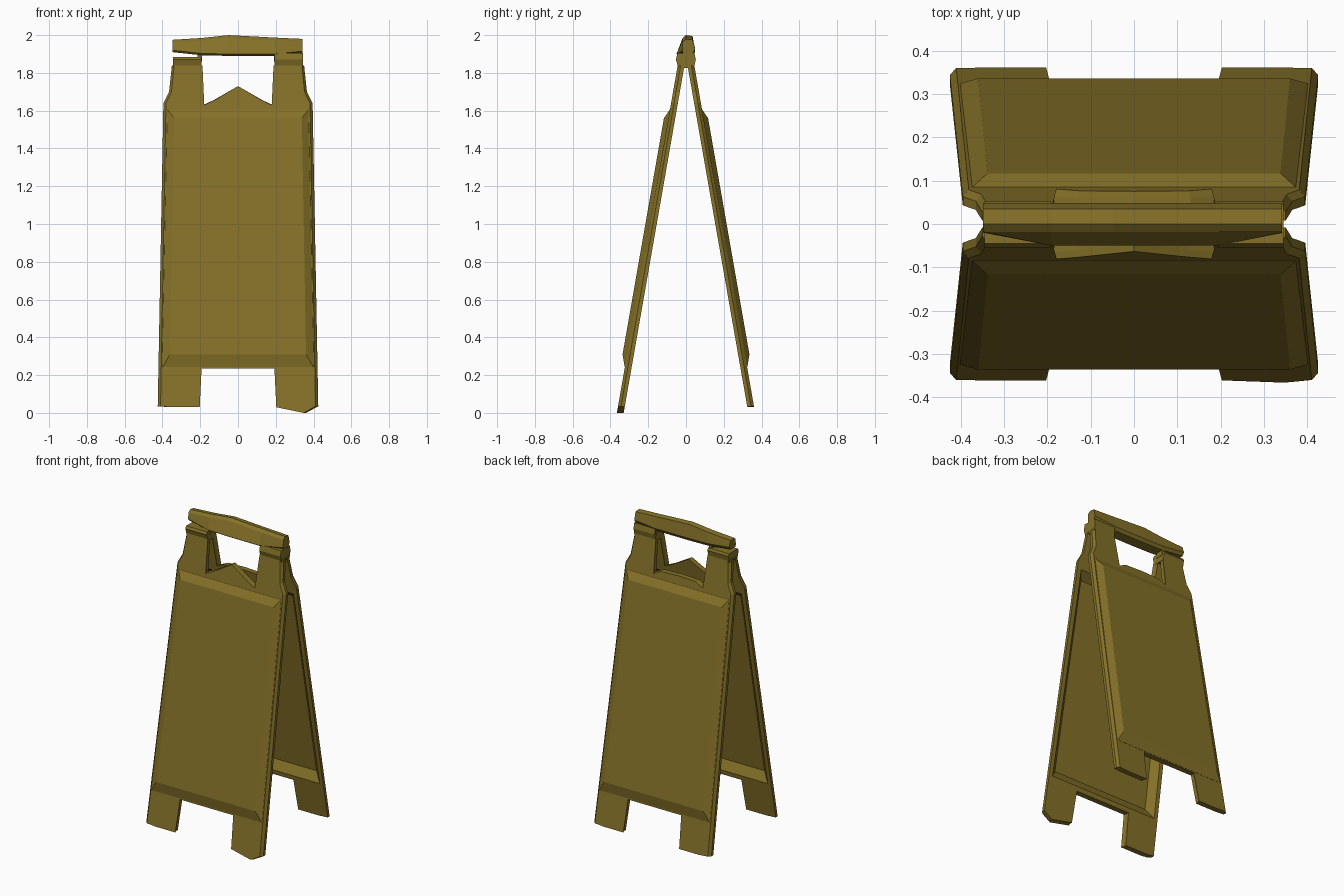
import bpy, bmesh

if "Cube" in bpy.data.objects:
    bpy.data.objects.remove(bpy.data.objects["Cube"])

olive = bpy.data.materials.new("olive_yellow_plastic")
olive.diffuse_color = (0.235, 0.165, 0.021, 1)
olive.use_nodes = True
olive.node_tree.nodes["Principled BSDF"].inputs["Base Color"].default_value = olive.diffuse_color


def loft(name, loops):
    """Closed solid through loops of equal length, capped at both ends."""
    bm = bmesh.new()
    rings = [[bm.verts.new(p) for p in loop] for loop in loops]
    n = len(rings[0])
    for a, b in zip(rings, rings[1:]):
        for i in range(n):
            j = (i + 1) % n
            bm.faces.new((a[i], a[j], b[j], b[i]))
    bm.faces.new(rings[0])
    bm.faces.new(rings[-1])
    bmesh.ops.recalc_face_normals(bm, faces=bm.faces)
    me = bpy.data.meshes.new(name)
    bm.to_mesh(me)
    bm.free()
    me.materials.append(olive)
    ob = bpy.data.objects.new(name, me)
    bpy.context.collection.objects.link(ob)
    return ob


def on_panel(x, z, d, side):
    """Point on the leaning panel; d is the offset outward from its inner plane."""
    return (x, side * (0.33 - 0.175 * z + d), z)


def trapezoid(xb, zb, xt, zt, d, side):
    return [on_panel(x, z, d, side)
            for x, z in ((-xb, zb), (xb, zb), (xt, zt), (-xt, zt))]


def subtract(ob, cutter):
    mod = ob.modifiers.new("recess", 'BOOLEAN')
    mod.operation = 'DIFFERENCE'
    mod.solver = 'EXACT'
    mod.object = cutter
    dg = bpy.context.evaluated_depsgraph_get()
    me = bpy.data.meshes.new_from_object(ob.evaluated_get(dg))
    ob.modifiers.clear()
    ob.data = me


# Two leaning panels
for label, side, foot, peak in (("front", -1, 0.0, 1.73), ("back", 1, 0.03, 1.66)):
    # half outline: leg, side, post, top edge
    half = [(0.20, 0.235), (0.21, 0.03), (0.36, 0.03), (0.425, 0.035),
            (0.395, 1.64), (0.365, 1.70), (0.35, 1.84), (0.195, 1.84),
            (0.185, 1.63), (0.13, 1.655)]
    right = list(half)
    right[2] = (0.36, foot)
    outline = right + [(0, peak)] + [(-x, z) for x, z in reversed(half)]
    frame = loft(label + "_panel_frame", [
        [on_panel(x, z, 0, side) for x, z in outline],
        [on_panel(x, z, 0.02, side) for x, z in outline],
        [on_panel(x * 0.965, z, 0.036, side) for x, z in outline]])
    # raised sign face with chamfered border
    board = loft(label + "_sign_board", [
        trapezoid(0.418, 0.238, 0.388, 1.615, 0.022, side),
        trapezoid(0.40, 0.242, 0.372, 1.605, 0.037, side),
        trapezoid(0.36, 0.31, 0.338, 1.56, 0.06, side)])
    # hollow on the inner side
    cutter = loft("recess_cutter", [
        trapezoid(0.405, 0.25, 0.375, 1.60, -0.01, side),
        trapezoid(0.35, 0.325, 0.328, 1.55, 0.042, side)])
    subtract(frame, cutter)
    subtract(board, cutter)
    bpy.data.objects.remove(cutter)

# Hinge blocks joining the posts to the handle
for label, s, top in (("left", -1, 1.885), ("right", 1, 1.905)):
    section = [(-0.04, 1.825), (0.042, 1.825), (0.052, 1.87),
               (0.045, top), (-0.045, top), (-0.054, 1.87)]
    loft(label + "_hinge_block",
         [[(s * x, y, z) for y, z in section] for x in (0.192, 0.345)])
    # narrow neck under the handle end
    loft(label + "_handle_neck",
         [[(s * x, y, z) for y, z in ((-0.02, 1.86), (0.035, 1.86),
                                      (0.035, 1.94), (-0.015, 1.94))]
          for x in (0.19, 0.215)])

# Carry handle, faceted and slightly arched
loops = []
for x, top, low, front in ((-0.348, 1.975, 1.91, -0.02), (-0.19, 1.985, 1.893, -0.05),
                           (-0.05, 2.0, 1.89, -0.05), (0.19, 1.987, 1.89, -0.05),
                           (0.342, 1.98, 1.905, -0.02)):
    loops.append([(x, front, low + 0.01), (x, front * 0.7, low), (x, 0.035, low),
                  (x, 0.048, low + 0.02), (x, 0.035, top - 0.005),
                  (x, 0.0, top), (x, -0.018, top - 0.015)])
loft("carry_handle", loops)
